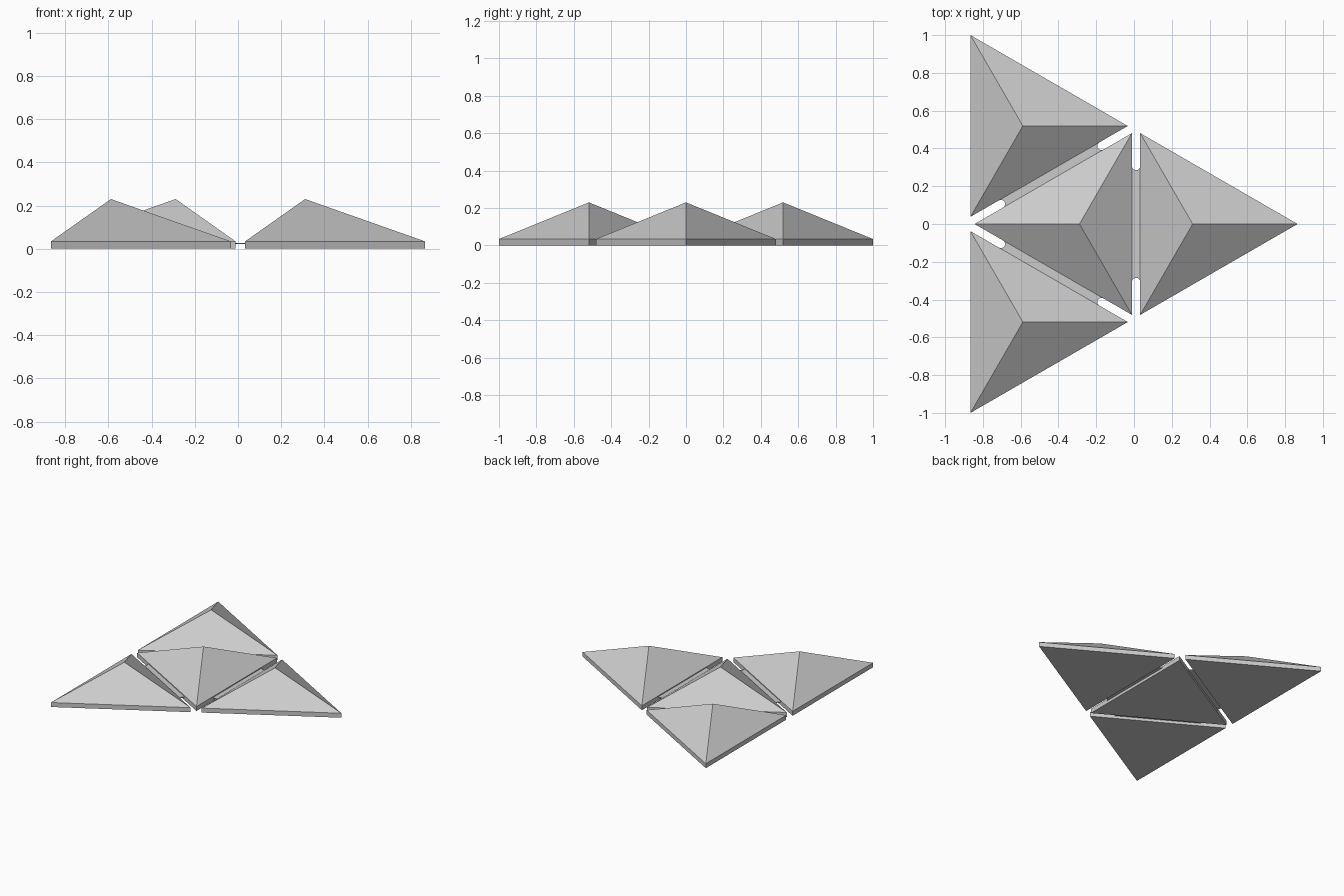
import bpy, bmesh, math
from mathutils import Vector

cube = bpy.data.objects.get("Cube")
if cube:
    bpy.data.objects.remove(cube, do_unlink=True)

SIDE, BASE_H, APEX_H = 0.962, 0.034, 0.23
INRADIUS = SIDE / (2 * math.sqrt(3))
RADIUS = 2 * INRADIUS
SPACING = 2 / math.sqrt(3) - RADIUS       # centre panel to outer panel
GAP = SPACING - 2 * INRADIUS
CENTRE = Vector((-1 / (2 * math.sqrt(3)), 0, 0))
HINGE_HALF, HINGE_LOW, HINGE_HIGH = 0.285, 0.021, 0.027

grey = bpy.data.materials.new("plain_grey")
grey.use_nodes = True
colour = (0.6, 0.6, 0.6, 1)
grey.diffuse_color = colour
grey.node_tree.nodes["Principled BSDF"].inputs["Base Color"].default_value = colour


def finish(name, bm, location, angle=0):
    bmesh.ops.recalc_face_normals(bm, faces=bm.faces)
    mesh = bpy.data.meshes.new(name)
    bm.to_mesh(mesh)
    bm.free()
    mesh.materials.append(grey)
    obj = bpy.data.objects.new(name, mesh)
    obj.location = location
    obj.rotation_euler.z = angle
    bpy.context.collection.objects.link(obj)


def prism(bm, outline, low, high):
    """Extrude a flat outline and return its top face."""
    face = bm.faces.new([bm.verts.new((x, y, low)) for x, y in outline])
    top = bmesh.ops.extrude_face_region(bm, geom=[face], use_keep_orig=True)["geom"]
    bmesh.ops.translate(bm, vec=(0, 0, high - low),
                        verts=[v for v in top if isinstance(v, bmesh.types.BMVert)])
    return next(f for f in top if isinstance(f, bmesh.types.BMFace))


def panel(name, location, point_angle):
    """Triangular slab topped with a low three-sided pyramid."""
    bm = bmesh.new()
    corners = [point_angle + i * math.tau / 3 for i in range(3)]
    top = prism(bm, [(RADIUS * math.cos(a), RADIUS * math.sin(a)) for a in corners],
                0, BASE_H)
    apex = bmesh.ops.poke(bm, faces=[top])["verts"][0]
    apex.co.z = APEX_H
    finish(name, bm, location)


def hinge(name, location, angle):
    """Thin web across a gap, with a round notch cut into each end."""
    bm = bmesh.new()
    half = GAP / 2
    arc = [math.pi * i / 8 for i in range(9)]
    end = [(half * math.cos(a), HINGE_HALF + half * (1 - math.sin(a))) for a in arc]
    prism(bm, end + [(-x, -y) for x, y in end], HINGE_LOW, HINGE_HIGH)
    finish(name, bm, location, angle)


# Centre panel, then the three outer panels and their hinges
panel("centre_panel", CENTRE, math.pi)
for i, side in enumerate(("left", "back_right", "front_right")):
    angle = i * math.tau / 3
    out = Vector((math.cos(angle), math.sin(angle), 0))
    panel(side + "_panel", CENTRE + out * SPACING, angle)
    hinge(side + "_hinge", CENTRE + out * SPACING / 2, angle)
